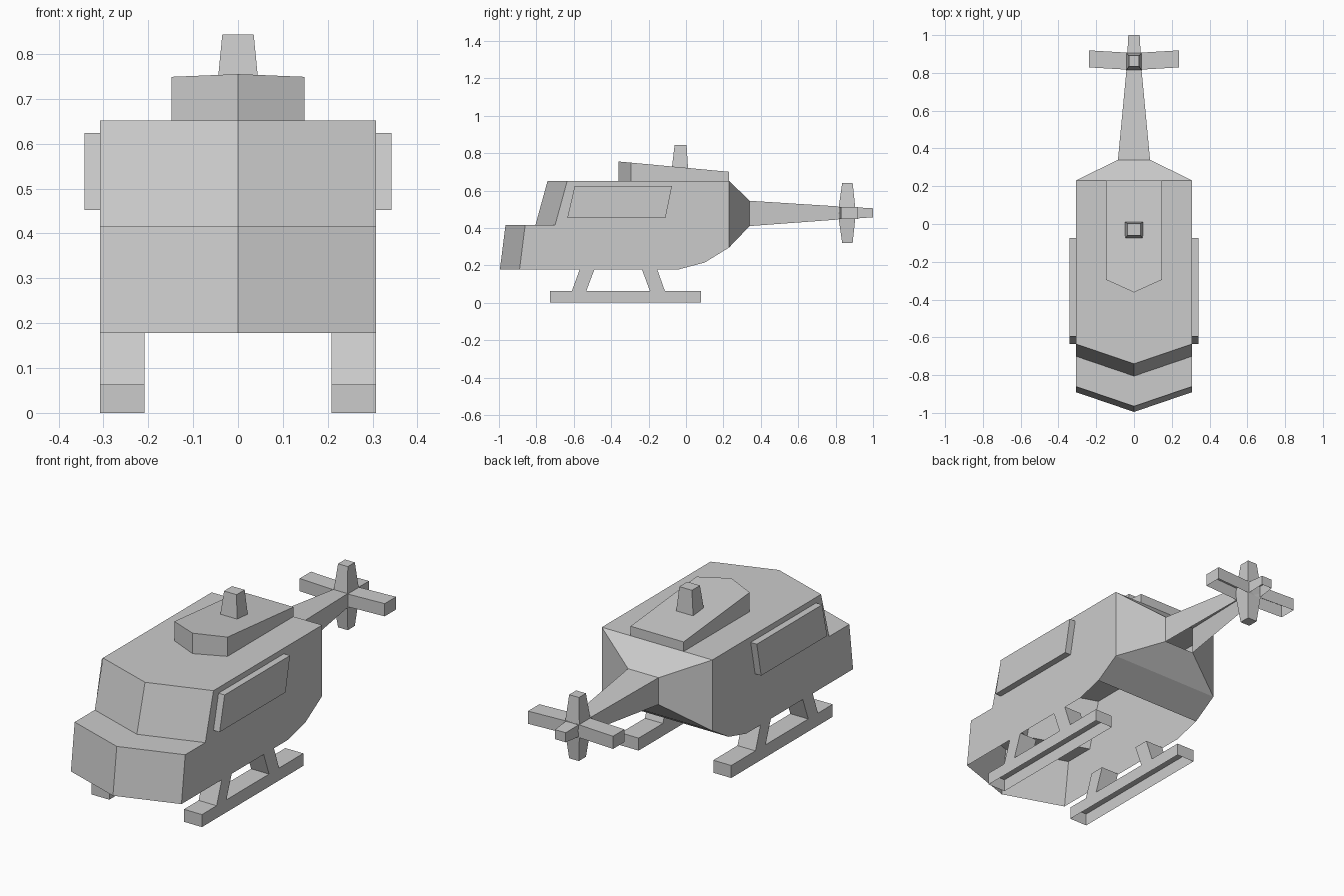
import bpy
import bmesh
from mathutils import Vector

cube = bpy.data.objects.get("Cube")
if cube:
    bpy.data.objects.remove(cube, do_unlink=True)

grey = bpy.data.materials.new("light_grey")
grey.use_nodes = True
GREY = (0.6, 0.6, 0.6, 1)
grey.diffuse_color = GREY
grey.node_tree.nodes["Principled BSDF"].inputs["Base Color"].default_value = GREY


def loft(name, rings, skip=(), caps=(True, True)):
    """Join matching rings of points with quads, leaving out the skipped sides."""
    bm = bmesh.new()
    rows = [[bm.verts.new(p) for p in ring] for ring in rings]
    n = len(rows[0])
    for a, b in zip(rows, rows[1:]):
        for i in range(n):
            if i not in skip:
                j = (i + 1) % n
                bm.faces.new((a[i], a[j], b[j], b[i]))
    for row, wanted in zip((rows[0], rows[-1]), caps):
        if wanted:
            bm.faces.new(row)
    bmesh.ops.recalc_face_normals(bm, faces=bm.faces)
    mesh = bpy.data.meshes.new(name)
    bm.to_mesh(mesh)
    bm.free()
    mesh.materials.append(grey)
    obj = bpy.data.objects.new(name, mesh)
    bpy.context.collection.objects.link(obj)
    return obj


def rect_y(y, half, z0, z1):
    """Rectangle facing along y; its first side is the underside."""
    return [(-half, y, z0), (half, y, z0), (half, y, z1), (-half, y, z1)]


def rect_z(z, cy, half_x, half_y):
    return [(sx * half_x, cy + sy * half_y, z)
            for sx, sy in ((-1, -1), (1, -1), (1, 1), (-1, 1))]


def side_ring(x, profile):
    return [(x, y, z) for y, z in profile]


# Cabin: side profile lofted across the width, pointed along the centre line
W = 0.308
side = [(-0.89, 0.178), (-0.86, 0.415), (-0.70, 0.415), (-0.635, 0.652),
        (0.23, 0.652), (0.23, 0.295), (0.10, 0.215), (-0.04, 0.178)]
centre = [(y - 0.105, z) if i < 4 else (y, z) for i, (y, z) in enumerate(side)]
loft("cabin", [side_ring(-W, side), side_ring(0, centre), side_ring(W, side)],
     skip=(4, 6, 7))

# Rear taper and hollow tail boom
waist = rect_y(0.34, 0.085, 0.41, 0.545)
loft("rear_taper", [rect_y(0.23, W, 0.295, 0.652), waist], caps=(False, False))
loft("tail_boom", [waist, rect_y(0.815, 0.04, 0.445, 0.515)],
     skip=(0,), caps=(False, False))

# Engine housing on the roof: pointed front, sloping top
H = 0.148
outline = [(-H, 0.23, 0.70), (-H, -0.295, 0.749), (0, -0.362, 0.755),
           (H, -0.295, 0.749), (H, 0.23, 0.70)]
loft("engine_housing", [[(x, y, 0.652) for x, y, z in outline], outline],
     caps=(False, True))

# Rotor mast
loft("rotor_mast", [rect_z(0.70, -0.033, 0.049, 0.045),
                    rect_z(0.843, -0.029, 0.035, 0.032)], caps=(False, True))

# Tail rotor: upright blades, sideways blades and rear spike
TAIL = 0.86
for name, tip in (("upper", 0.64), ("lower", 0.32)):
    loft(name + "_tail_blade", [rect_z(0.48, TAIL, 0.042, 0.048),
                                rect_z(tip, TAIL + 0.003, 0.027, 0.028)],
         caps=(False, True))
loft("tail_spike", [rect_y(0.905, 0.035, 0.45, 0.51),
                    rect_y(1.0, 0.03, 0.457, 0.505)], skip=(0,), caps=(False, True))

# Paired parts, repeated on each side
window = [(-0.635, 0.452), (-0.11, 0.452), (-0.075, 0.624), (-0.595, 0.624)]
skid = [(-0.727, 0), (0.08, 0), (0.08, 0.063), (-0.727, 0.063)]
struts = {
    "front": [(-0.61, 0.063), (-0.533, 0.063), (-0.488, 0.182), (-0.567, 0.182)],
    "rear": [(-0.193, 0.063), (-0.113, 0.063), (-0.155, 0.182), (-0.237, 0.182)],
}
for label, s in (("left", 1), ("right", -1)):
    loft(label + "_window", [side_ring(s * W, window), side_ring(s * 0.342, window)],
         caps=(False, True))
    inner, outer = s * 0.208, s * W
    loft(label + "_skid", [side_ring(inner, skid), side_ring(outer, skid)], skip=(0,))
    for place, profile in struts.items():
        loft(f"{label}_{place}_strut",
             [side_ring(inner, profile), side_ring(outer, profile)], skip=(0, 2))
    root = [(0.815, 0.448), (0.905, 0.448), (0.905, 0.512), (0.815, 0.512)]
    tip = [(y + 0.014, z) for y, z in root]
    loft(label + "_tail_blade", [side_ring(0, root), side_ring(s * 0.237, tip)],
         skip=(0,), caps=(False, True))
